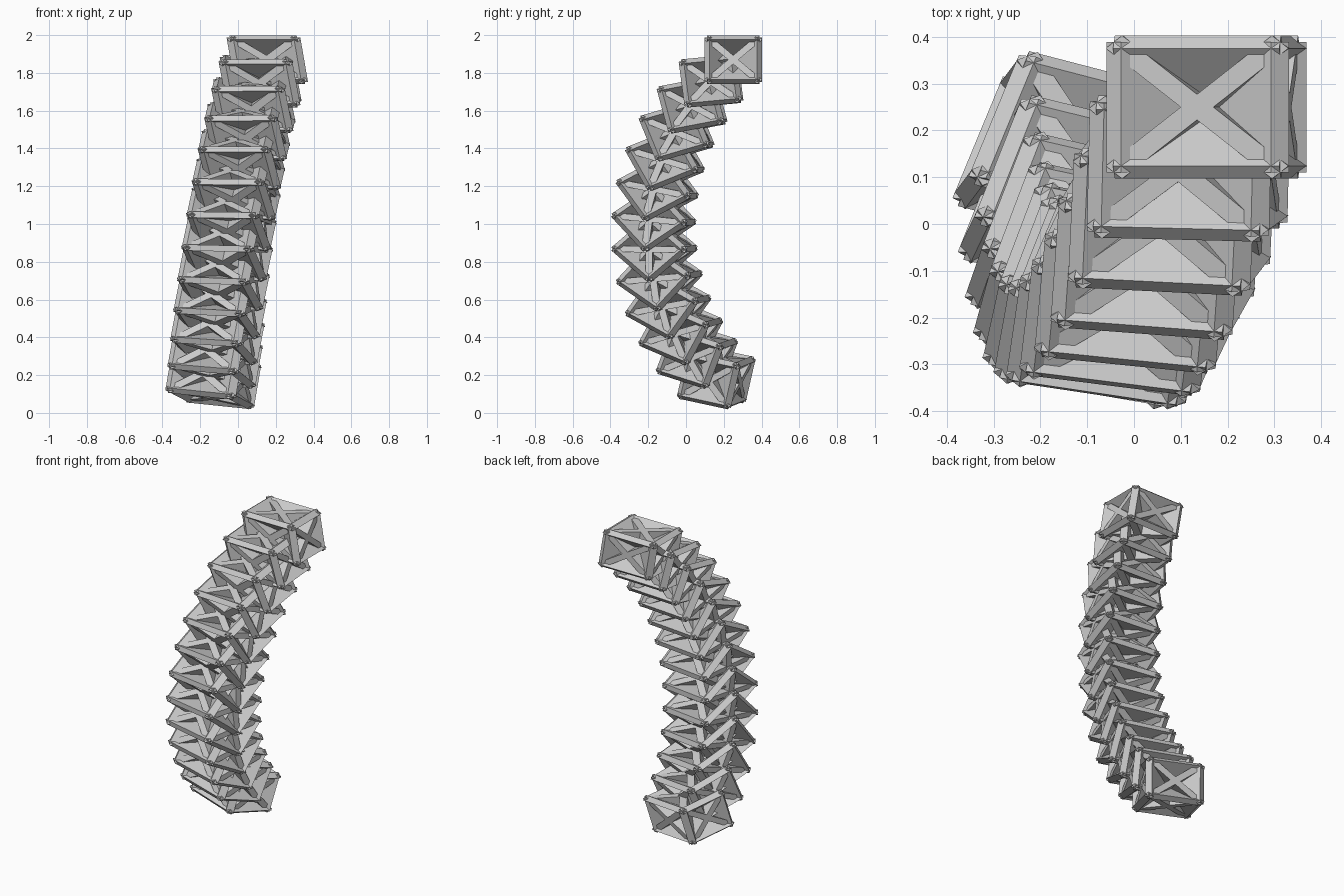
import bpy, bmesh, math
from mathutils import Matrix, Vector, Quaternion

if "Cube" in bpy.data.objects:
    bpy.data.objects.remove(bpy.data.objects["Cube"])

COUNT = 13
EDGE = 0.90     # side of the unit link, before stretching
THICK = 0.125   # slab thickness in the unit link

# stretch and sideways lean shared by the whole stack
STRETCH = Matrix(((0.395, 0, -0.045),
                  (0, 0.31, 0),
                  (0, 0, 0.26)))


def link_mesh(name, rot):
    """Six crossing slabs, one on every diagonal plane of a cube."""
    bm = bmesh.new()
    for axis in 'XYZ':
        for angle in (45, -45):
            slab = bmesh.ops.create_cube(bm, size=1)['verts']
            dims = Vector((EDGE * math.sqrt(2),) * 3)
            dims['XYZ'.index(axis)] = EDGE
            dims['YZX'.index(axis)] = THICK
            bmesh.ops.scale(bm, vec=dims, verts=slab)
            bmesh.ops.rotate(bm, verts=slab, cent=(0, 0, 0),
                             matrix=Matrix.Rotation(math.radians(angle), 3, axis))
    bm.transform((STRETCH @ rot.to_matrix()).to_4x4())
    mesh = bpy.data.meshes.new(name)
    bm.to_mesh(mesh)
    bm.free()
    return mesh


# orientation of the lowest link; the others are interpolated towards it
z_axis = Vector((-0.275, -0.93, 0.24)).normalized()
x_axis = Vector((0.95, -0.26, -0.165))
x_axis = (x_axis - z_axis * x_axis.dot(z_axis)).normalized()
y_axis = z_axis.cross(x_axis)
end_rot = Matrix((x_axis, y_axis, z_axis)).transposed().to_quaternion()

# curved stack of links along a leaning arc, top to bottom
half_angle = 2 * math.atan(0.375 / 0.842)
radius = 0.842 / math.sin(half_angle)
for i in range(COUNT):
    t = i / (COUNT - 1)
    s = 1 - 2 * t
    a = half_angle * s
    name = f"link_{i + 1:02d}"
    link = bpy.data.objects.new(name, link_mesh(name, Quaternion().slerp(end_rot, t)))
    bpy.context.collection.objects.link(link)
    link.location = (-0.035 + 0.143 * s + 0.047 * s * s,
                     -0.17 + radius * (1 - math.cos(a)) + 0.045 * s,
                     1.028 + radius * math.sin(a))
